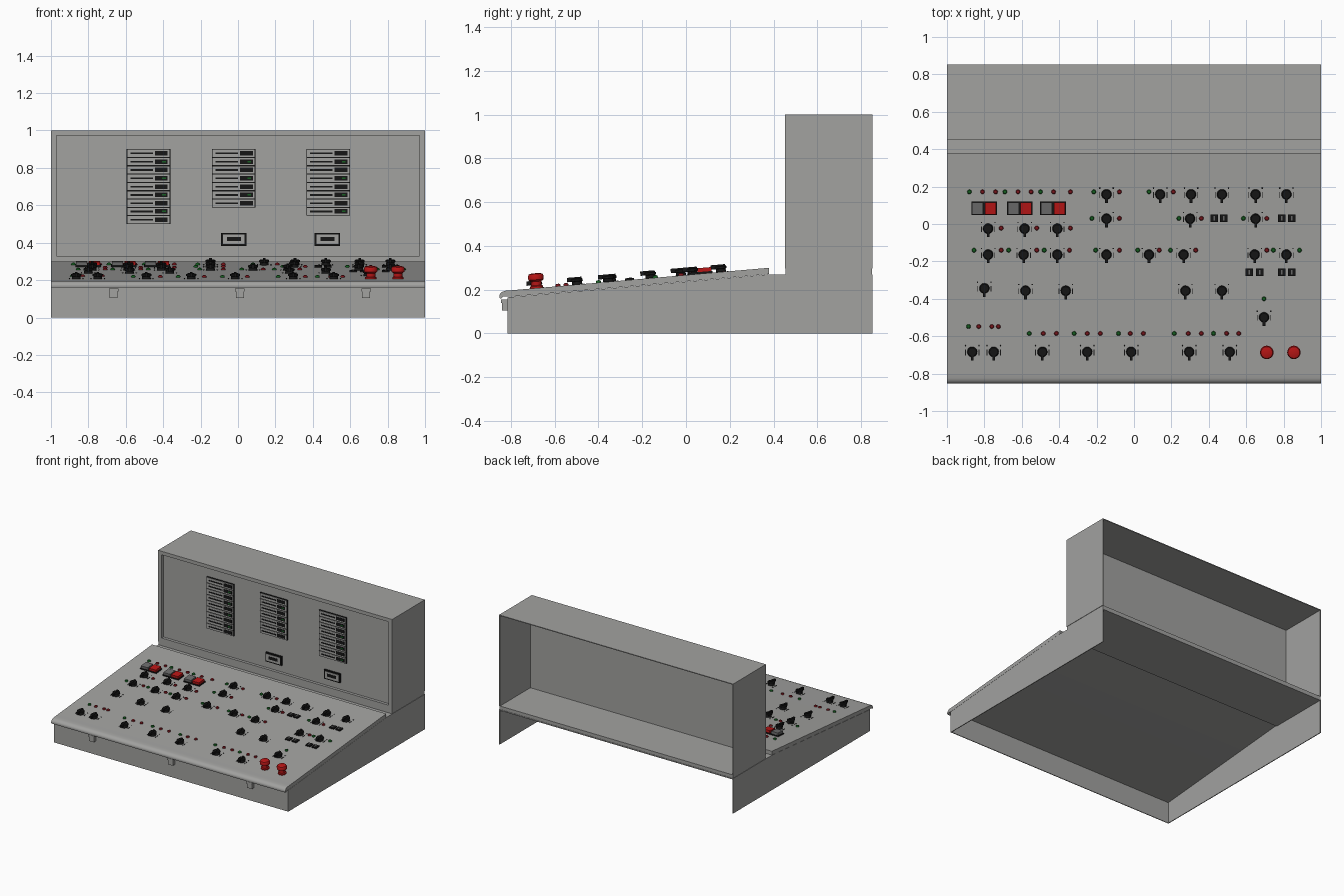
import bpy, bmesh, math
from mathutils import Matrix, Vector


def mat(name, r, g, b):
    m = bpy.data.materials.new(name)
    m.diffuse_color = (r, g, b, 1)
    return m


GREY = mat("console grey", 0.36, 0.36, 0.35)
DARK = mat("button grey", 0.15, 0.15, 0.15)
BLACK = mat("black", 0.008, 0.008, 0.008)
RED = mat("button red", 0.48, 0.008, 0.008)
LAMP_R = mat("lamp red", 0.2, 0.008, 0.012)
LAMP_G = mat("lamp green", 0.008, 0.12, 0.015)

SLOPE = 0.0875
TILT = math.atan(SLOPE)


def obj(name, me):
    o = bpy.data.objects.new(name, me)
    bpy.context.collection.objects.link(o)
    return o


def finish(name, bm, m, smooth=False):
    bmesh.ops.recalc_face_normals(bm, faces=bm.faces[:])
    me = bpy.data.meshes.new(name)
    bm.to_mesh(me)
    bm.free()
    me.materials.append(m)
    if smooth:
        for p in me.polygons:
            p.use_smooth = True
        me.set_sharp_from_angle(angle=math.radians(35))
    return me


def add_box(bm, x0, x1, y0, y1, z0, z1):
    c = Vector(((x0 + x1) / 2, (y0 + y1) / 2, (z0 + z1) / 2))
    s = Matrix.Diagonal((x1 - x0, y1 - y0, z1 - z0, 1))
    bmesh.ops.create_cube(bm, size=1, matrix=Matrix.Translation(c) @ s)


def boxes(name, dims, m):
    bm = bmesh.new()
    for d in dims:
        add_box(bm, *d)
    return finish(name, bm, m)


def prism(name, pts, x0, x1, m, smooth=False):
    # (y, z) profile extruded along x
    bm = bmesh.new()
    f = bm.faces.new([bm.verts.new((x0, y, z)) for y, z in pts])
    r = bmesh.ops.extrude_face_region(bm, geom=[f])
    bmesh.ops.translate(bm, vec=(x1 - x0, 0, 0),
                        verts=[v for v in r["geom"] if isinstance(v, bmesh.types.BMVert)])
    return obj(name, finish(name, bm, m, smooth))


def add_lathe(bm, pts, n=20):
    rings = [[bm.verts.new((r * math.cos(2 * math.pi * i / n), r * math.sin(2 * math.pi * i / n), z))
              for i in range(n)] for r, z in pts]
    for a, b in zip(rings, rings[1:]):
        for i in range(n):
            bm.faces.new((a[i], a[(i + 1) % n], b[(i + 1) % n], b[i]))
    bm.faces.new(rings[0][::-1])
    bm.faces.new(rings[-1])


def on_desk(name, me, x, y):
    # place a shared part on the sloping desk
    o = obj(name, me)
    o.location = (x, y, 0.30 + SLOPE * (y - 0.375))
    o.rotation_euler = (TILT, 0, 0)


# desk base: open underneath and at the back
for s, n in ((-1, "left"), (1, "right")):
    prism("base_side_" + n, [(-0.815, 0), (0.853, 0), (0.853, 0.27), (0.38, 0.27), (-0.815, 0.165)],
          s, s * 0.994, GREY)
obj("base_front", boxes("base_front", [(-0.994, 0.994, -0.815, -0.809, 0, 0.165)], GREY))
obj("rear_shelf", boxes("rear_shelf", [(-0.994, 0.994, 0.375, 0.853, 0.262, 0.27),
                                       (-0.997, 0.997, 0.455, 0.85, 0.27, 0.296)], GREY))

# sloping desk top with rolled front lip
prism("desk_top", [(0.38, 0.3), (-0.80, 0.197), (-0.825, 0.195), (-0.84, 0.19), (-0.85, 0.18),
                   (-0.853, 0.17), (-0.85, 0.16), (-0.845, 0.16), (-0.835, 0.168), (-0.80, 0.168), (0.38, 0.271)],
      -1, 1, GREY, True)

# latches under the lip
latch = boxes("latch", [(-0.021, 0.021, -0.84, -0.815, 0.105, 0.152),
                        (-0.025, 0.025, -0.845, -0.815, 0.14, 0.156)], GREY)
for x in (-0.665, 0.01, 0.685):
    obj("latch", latch).location.x = x

# upright cabinet, open at the back
obj("cabinet_shell", boxes("cabinet_shell", [(-1, -0.994, 0.453, 0.853, 0.296, 1), (0.994, 1, 0.453, 0.853, 0.296, 1),
                                             (-0.994, 0.994, 0.453, 0.853, 0.994, 1)], GREY))
obj("cabinet_frame", boxes("cabinet_frame", [(-0.994, -0.97, 0.453, 0.48, 0.296, 0.994),
                                             (0.97, 0.994, 0.453, 0.48, 0.296, 0.994),
                                             (-0.97, 0.97, 0.453, 0.48, 0.973, 0.994),
                                             (-0.97, 0.97, 0.453, 0.48, 0.296, 0.33)], GREY))
obj("cabinet_panel", boxes("cabinet_panel", [(-0.97, 0.97, 0.475, 0.481, 0.33, 0.973)], GREY))

# stacked readouts
PITCH = 0.0444
for x0, rows in ((-0.595, 9), (-0.14, 7), (0.366, 8)):
    x1 = x0 + 0.233
    obj("readout_backing", boxes("readout_backing", [(x0, x1, 0.466, 0.476, 0.9 - rows * PITCH, 0.9)], BLACK))
    plates, marks, greens = [], [], []
    for i in range(rows):
        t = 0.9 - i * PITCH
        plates.append((x0 + 0.004, x1 - 0.004, 0.462, 0.468, t - PITCH + 0.003, t - 0.003))
        marks.append((x0 + 0.02, x0 + 0.14, 0.46, 0.464, t - 0.027, t - 0.018))
        marks.append((x0 + 0.15, x1 - 0.014, 0.46, 0.464, t - 0.034, t - 0.01))
        if i % 2:
            greens.append((x0 + 0.19, x0 + 0.21, 0.459, 0.462, t - 0.026, t - 0.018))
    obj("readout_plates", boxes("readout_plates", plates, GREY))
    obj("readout_screens", boxes("readout_screens", marks, BLACK))
    obj("readout_digits", boxes("readout_digits", greens, LAMP_G))

# two small meters
for x in (-0.022, 0.478):
    obj("meter_bezel", boxes("meter_bezel", [(x - 0.068, x + 0.068, 0.462, 0.476, 0.383, 0.453)], BLACK))
    obj("meter_face", boxes("meter_face", [(x - 0.058, x + 0.058, 0.459, 0.465, 0.392, 0.444)], GREY))
    obj("meter_window", boxes("meter_window", [(x - 0.038, x + 0.038, 0.457, 0.461, 0.408, 0.43)], BLACK))

# rotary switches: neck, cap and pointer grip, with position ticks
bm = bmesh.new()
add_lathe(bm, [(0.024, 0), (0.022, 0.013), (0.027, 0.016), (0.027, 0.024), (0.022, 0.028)])
add_box(bm, -0.007, 0.007, -0.045, 0.022, 0.014, 0.034)
for s in (-1, 1):
    add_box(bm, s * 0.036 - 0.003, s * 0.036 + 0.003, 0.028, 0.034, -0.001, 0.002)
    add_box(bm, s * 0.036 - 0.002, s * 0.036 + 0.002, -0.02, 0.01, -0.001, 0.002)
knob = finish("rotary_switch", bm, BLACK, True)
KNOBS = {0.16: (-0.147, 0.14, 0.305, 0.47, 0.65, 0.815),
         0.03: (-0.147, 0.30, 0.65),
         -0.023: (-0.78, -0.585, -0.41),
         -0.162: (-0.78, -0.59, -0.41, -0.147, 0.08, 0.265, 0.645, 0.815),
         -0.355: (-0.58, -0.365, 0.275, 0.47),
         -0.342: (-0.80,), -0.497: (0.695,),
         -0.682: (-0.865, -0.75, -0.49, -0.25, -0.015, 0.295, 0.512)}
for y, xs in KNOBS.items():
    for x in xs:
        on_desk("rotary_switch", knob, x, y)

# indicator lamps
LAMPS_G = {0.172: (-0.88, -0.69, -0.5, -0.215, 0.08), 0.03: (-0.225, 0.24, 0.585),
           -0.14: (-0.855, -0.67, -0.48, -0.205, 0.02, 0.195, 0.745, 0.885),
           -0.548: (-0.885,), -0.585: (-0.56, -0.32, -0.083, 0.215, 0.425), -0.4: (0.695,)}
LAMPS_R = {0.172: (-0.81, -0.74, -0.62, -0.55, -0.43, -0.34, -0.078, 0.21), 0.03: (-0.078, 0.36, 0.71),
           -0.022: (-0.71, -0.52, -0.34),
           -0.14: (-0.71, -0.52, -0.345, -0.078, 0.135, 0.33, 0.71),
           -0.548: (-0.83, -0.76, -0.725),
           -0.585: (-0.485, -0.415, -0.25, -0.18, -0.02, 0.05, 0.29, 0.36, 0.495, 0.56)}
for name, m, table in (("green_lamp", LAMP_G, LAMPS_G), ("red_lamp", LAMP_R, LAMPS_R)):
    bm = bmesh.new()
    add_lathe(bm, [(0.012, -0.002), (0.012, 0.004), (0.009, 0.009), (0.004, 0.011)], 12)
    lamp = finish(name, bm, m, True)
    for y, xs in table.items():
        for x in xs:
            on_desk(name, lamp, x, y)


# large square push buttons in grey and red pairs
for name, m, xs in (("grey_push_button", DARK, (-0.836, -0.645, -0.468)),
                    ("red_push_button", RED, (-0.767, -0.578, -0.398))):
    me = boxes(name, [(-0.029, 0.029, -0.032, 0.032, 0, 0.026)], m)
    rim = boxes("button_rim", [(-0.034, 0.034, -0.036, 0.036, -0.002, 0.008)], BLACK)
    for x in xs:
        on_desk(name, me, x, 0.085)
        on_desk("button_rim", rim, x, 0.085)

# small black square keys
key = boxes("square_key", [(-0.02, 0.02, -0.02, 0.02, -0.002, 0.008)], BLACK)
cap = boxes("square_key_mark", [(-0.004, 0.004, -0.012, 0.012, 0.007, 0.01)], DARK)
for y, xs in ((0.032, (0.43, 0.48, 0.79, 0.843)), (-0.258, (0.615, 0.672, 0.79, 0.843))):
    for x in xs:
        on_desk("square_key", key, x, y)
        on_desk("square_key_mark", cap, x, y)

# mushroom emergency stops
bm = bmesh.new()
add_lathe(bm, [(0.03, -0.002), (0.03, 0.008), (0.024, 0.012), (0.024, 0.03), (0.035, 0.038),
               (0.036, 0.055), (0.031, 0.064), (0.018, 0.068)], 28)
stop = finish("emergency_stop", bm, RED, True)
for x in (0.71, 0.855):
    on_desk("emergency_stop", stop, x, -0.682)
